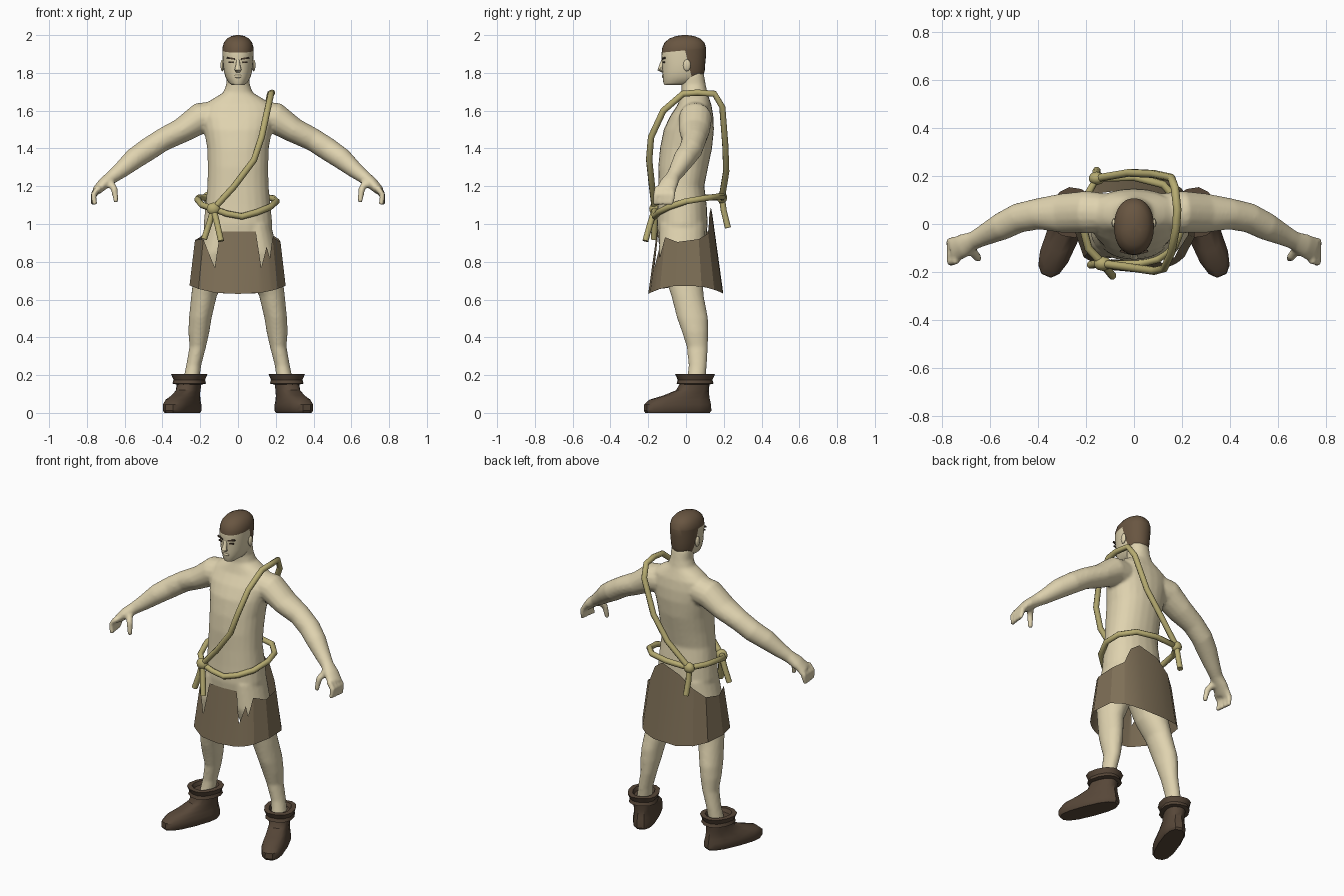
import bpy, bmesh, math
from mathutils import Vector, Matrix


def material(name, rgb):
    m = bpy.data.materials.new(name)
    m.diffuse_color = (*rgb, 1)
    return m


SKIN = material("skin", (0.74, 0.65, 0.43))
HAIR = material("brown_hair", (0.14, 0.092, 0.053))
CLOTH = material("worn_cloth", (0.21, 0.16, 0.095))
LEATHER = material("boot_leather", (0.095, 0.063, 0.04))
ROPE = material("rope", (0.47, 0.41, 0.165))
DARK = material("dark_brow", (0.06, 0.04, 0.025))


def finish(bm, name, mats, smooth=40):
    bmesh.ops.recalc_face_normals(bm, faces=bm.faces)
    me = bpy.data.meshes.new(name)
    bm.to_mesh(me)
    bm.free()
    ob = bpy.data.objects.new(name, me)
    bpy.context.collection.objects.link(ob)
    for m in mats:
        me.materials.append(m)
    if smooth:
        bpy.ops.object.select_all(action='DESELECT')
        ob.select_set(True)
        bpy.context.view_layer.objects.active = ob
        bpy.ops.object.shade_smooth_by_angle(angle=math.radians(smooth))
    return ob


def skin_rings(bm, rings, cap=True):
    vs = [[bm.verts.new(p) for p in r] for r in rings]
    n = len(vs[0])
    for a, b in zip(vs, vs[1:]):
        for i in range(n):
            j = (i + 1) % n
            bm.faces.new((a[i], a[j], b[j], b[i]))
    if cap:
        bm.faces.new(vs[0])
        bm.faces.new(vs[-1])


def power(v, p):
    return math.copysign(abs(v) ** (2 / p), v)


def loft(bm, rows, n=20, p=2.0, cap=True):
    """Horizontal rings: z, centre x, centre y, radius x, radius y."""
    skin_rings(bm, [[Vector((cx + rx * power(math.cos(k * math.tau / n), p),
                             cy + ry * power(math.sin(k * math.tau / n), p), z))
                     for k in range(n)] for z, cx, cy, rx, ry in rows], cap)


def tube(bm, pts, radii, n=8, ref=(0, 1, 0)):
    """Rings square to a path; radii are (along ref, across)."""
    P = [Vector(q) for q in pts]
    normal, rings = Vector(ref), []
    for i, c in enumerate(P):
        t = (P[min(i + 1, len(P) - 1)] - P[max(i - 1, 0)]).normalized()
        normal = (normal - t * normal.dot(t)).normalized()
        b = t.cross(normal)
        ra, rb = radii[i]
        rings.append([c + normal * ra * math.cos(k * math.tau / n)
                      + b * rb * math.sin(k * math.tau / n) for k in range(n)])
    skin_rings(bm, rings)


def ball(bm, c, r, seg=10):
    bmesh.ops.create_uvsphere(bm, u_segments=seg, v_segments=seg // 2 + 1, radius=1,
                              matrix=Matrix.Translation(c) @ Matrix.Diagonal((*r, 1)))


# Body: torso, arms, hands and legs fused into one skin
bm = bmesh.new()
loft(bm, [(0.84, 0, -.02, .12, .09), (0.9, 0, -.02, .17, .125), (1.0, 0, -.02, .182, .135),
          (1.1, 0, -.02, .172, .13), (1.2, 0, -.025, .162, .122), (1.3, 0, -.015, .16, .132),
          (1.4, 0, .0, .163, .138), (1.5, 0, .015, .18, .133), (1.57, 0, .03, .195, .115),
          (1.63, 0, .045, .18, .09), (1.665, 0, .045, .13, .078), (1.695, 0, .045, .078, .068),
          (1.74, 0, .04, .062, .064), (1.8, 0, .03, .062, .064)], 24, 2.2)
for s in (-1, 1):
    tube(bm, [(s * x, y, z) for x, y, z in
              [(.1, .045, 1.57), (.2, .05, 1.56), (.3, .045, 1.494), (.4, .042, 1.445),
               (.48, .025, 1.393), (.55, -.01, 1.345), (.62, -.045, 1.285),
               (.665, -.068, 1.25), (.71, -.09, 1.215), (.75, -.11, 1.175)]],
         [(.08, .085), (.088, .083), (.082, .066), (.065, .061), (.062, .061), (.058, .057),
          (.045, .044), (.038, .036), (.05, .032), (.052, .024)], 16)
    for k in range(4):
        y = -.068 - .028 * k
        tube(bm, [(s * .735, y, 1.195), (s * .765, y - .004, 1.155), (s * (.77 - .004 * k), y - .012, 1.1)],
             [(.018, .018), (.017, .017), (.013, .013)], 8)
    tube(bm, [(s * .68, -.1, 1.225), (s * .655, -.135, 1.185), (s * .645, -.145, 1.115)],
         [(.022, .022), (.019, .019), (.014, .014)], 8)
    loft(bm, [(z, s * x, y, a, b) for z, x, y, a, b in
              [(1.0, .09, -.02, .085, .12), (.85, .112, -.022, .098, .122), (.72, .148, -.012, .088, .1),
               (.62, .18, .008, .068, .086), (.5, .2, .035, .06, .082), (.43, .207, .048, .056, .07),
               (.35, .213, .06, .044, .056), (.25, .235, .062, .04, .048), (.13, .255, .05, .045, .05)]])
body = finish(bm, "body", [SKIN], 0)
rm = body.modifiers.new("fuse", 'REMESH')
rm.mode, rm.voxel_size, rm.use_smooth_shade = 'VOXEL', 0.009, True
sm = body.modifiers.new("soften", 'SMOOTH')
sm.factor, sm.iterations = 0.5, 5

# Head: cut along the hairline, then coloured by side of the cuts
bm = bmesh.new()
loft(bm, [(1.735, 0, -.075, .03, .038), (1.748, 0, -.03, .05, .09), (1.78, 0, -.016, .067, .107),
          (1.81, 0, -.013, .075, .112), (1.85, 0, -.012, .079, .114), (1.89, 0, -.012, .082, .118),
          (1.93, 0, -.01, .083, .117), (1.96, 0, -.008, .075, .106), (1.982, 0, -.006, .058, .082),
          (1.995, 0, -.005, .034, .048), (2.0, 0, -.005, .01, .014)], 28, 2.15)
for co, no in (((0, 0, 1.92), (0, -.1, 1)), ((0, .025, 1.8), (0, 1, .25))):
    bmesh.ops.bisect_plane(bm, geom=bm.verts[:] + bm.edges[:] + bm.faces[:],
                           plane_co=co, plane_no=Vector(no).normalized(), dist=1e-5)
for f in bm.faces:
    c = f.calc_center_median()
    top = c.z - 1.92 - .1 * c.y > 0
    back = c.y - .025 + .25 * (c.z - 1.8) > 0 and c.z > 1.75
    f.material_index = int(top or back)
finish(bm, "head", [SKIN, HAIR], 60)

# Ears, nose and lips
bm = bmesh.new()
for s in (-1, 1):
    ball(bm, (s * .083, .005, 1.84), (.01, .02, .032))
tube(bm, [(0, -.118, 1.872), (0, -.128, 1.845), (0, -.138, 1.818), (0, -.116, 1.806)],
     [(.01, .009), (.012, .011), (.013, .018), (.008, .014)], 8)
ball(bm, (0, -.119, 1.782), (.022, .009, .009))
finish(bm, "ears_nose_lips", [SKIN], 50)

# Brows and eyes
bm = bmesh.new()
for s in (-1, 1):
    for z, w, h, tilt in ((1.877, .044, .009, -.15), (1.857, .026, .007, 0)):
        bmesh.ops.create_cube(bm, size=1, matrix=Matrix.Translation((s * .037, -.118, z))
                              @ Matrix.Rotation(s * .26, 4, 'Z') @ Matrix.Rotation(s * tilt, 4, 'Y')
                              @ Matrix.Diagonal((w, .009, h, 1)))
finish(bm, "brows_and_eyes", [DARK], 0)

# Torn skirt: pairs of angle and top edge height
TOP = [(-70, .96), (-65, .77), (-54, .88), (-50, .82), (-40, .93), (-12, .905), (20, .92), (45, .95),
       (58, 1.05), (75, 1.09), (100, 1.05), (125, .98), (150, .93), (180, .915), (220, .92),
       (245, .77), (250, .96), (270, .96), (290, .96)]
bm = bmesh.new()


def skirt_vert(deg, z):
    a, h = math.radians(deg), z - .63
    return bm.verts.new(((.262 - .12 * h) * power(math.cos(a), 2.5),
                         (.2 - .14 * h) * power(math.sin(a), 2.5), z))


cols = []
for deg, zt in TOP[:-1]:
    zb = .63 + .045 * abs(math.cos(math.radians(deg))) ** 2
    cols.append((skirt_vert(deg, zb), skirt_vert(deg, zt)))
for (a, b), (c, d) in zip(cols, cols[1:] + cols[:1]):
    bm.faces.new((a, c, d, b))
finish(bm, "torn_skirt", [CLOTH], 15)

# Boots with folded cuffs, toes turned outwards
for s, side in ((-1, "right"), (1, "left")):
    bm = bmesh.new()
    loft(bm, [(.0, 0, -.1, .06, .18), (.012, 0, -.1, .068, .188), (.045, 0, -.1, .068, .186),
              (.07, 0, -.088, .062, .168), (.092, 0, -.05, .058, .126), (.12, 0, -.015, .056, .088),
              (.16, 0, 0, .058, .078), (.185, 0, 0, .06, .08)], 14, 2.6)
    loft(bm, [(.15, 0, 0, .06, .075), (.155, 0, 0, .083, .098), (.175, 0, 0, .078, .092),
              (.205, 0, 0, .09, .105), (.207, 0, 0, .062, .078), (.16, 0, 0, .045, .055)], 12, 2.4)
    bmesh.ops.transform(bm, verts=bm.verts, matrix=Matrix.Translation((s * .258, .048, 0))
                        @ Matrix.Rotation(s * math.radians(22), 4, 'Z'))
    finish(bm, side + "_boot", [LEATHER], 35)

# Rope: shoulder sash, belt, knots and loose tails
FRONT, BACK = (-.13, -.165, 1.08), (-.155, .19, 1.14)
ropes = {
    "rope_sash": [FRONT, (-.02, -.18, 1.2), (.085, -.195, 1.34), (.125, -.185, 1.46), (.155, -.12, 1.6),
                  (.175, -.015, 1.69), (.18, .06, 1.695), (.17, .15, 1.69), (.155, .192, 1.62),
                  (.08, .208, 1.42), (-.02, .213, 1.28), BACK],
    "rope_belt": [FRONT, (-.06, -.168, 1.055), (.02, -.165, 1.04), (.1, -.145, 1.062), (.17, -.09, 1.09),
                  (.205, 0, 1.12), (.19, .09, 1.135), (.12, .165, 1.145), (0, .195, 1.145), BACK,
                  (-.205, .1, 1.14), (-.215, 0, 1.13), (-.19, -.1, 1.1), FRONT],
    "rope_tail_a": [FRONT, (-.15, -.165, 1.01), (-.18, -.17, .92)],
    "rope_tail_b": [FRONT, (-.11, -.19, 1.0), (-.09, -.215, .91)],
    "rope_tail_back": [BACK, (-.158, .2, 1.07), (-.155, .222, .98)],
}
for name, pts in ropes.items():
    bm = bmesh.new()
    tube(bm, pts, [(.017, .017)] * len(pts), 8, (.3, .2, 1) if name == "rope_belt" else (.9, .4, .1))
    finish(bm, name, [ROPE], 50)
bm = bmesh.new()
ball(bm, FRONT, (.038, .03, .034))
ball(bm, BACK, (.034, .028, .032))
finish(bm, "rope_knots", [ROPE], 50)
